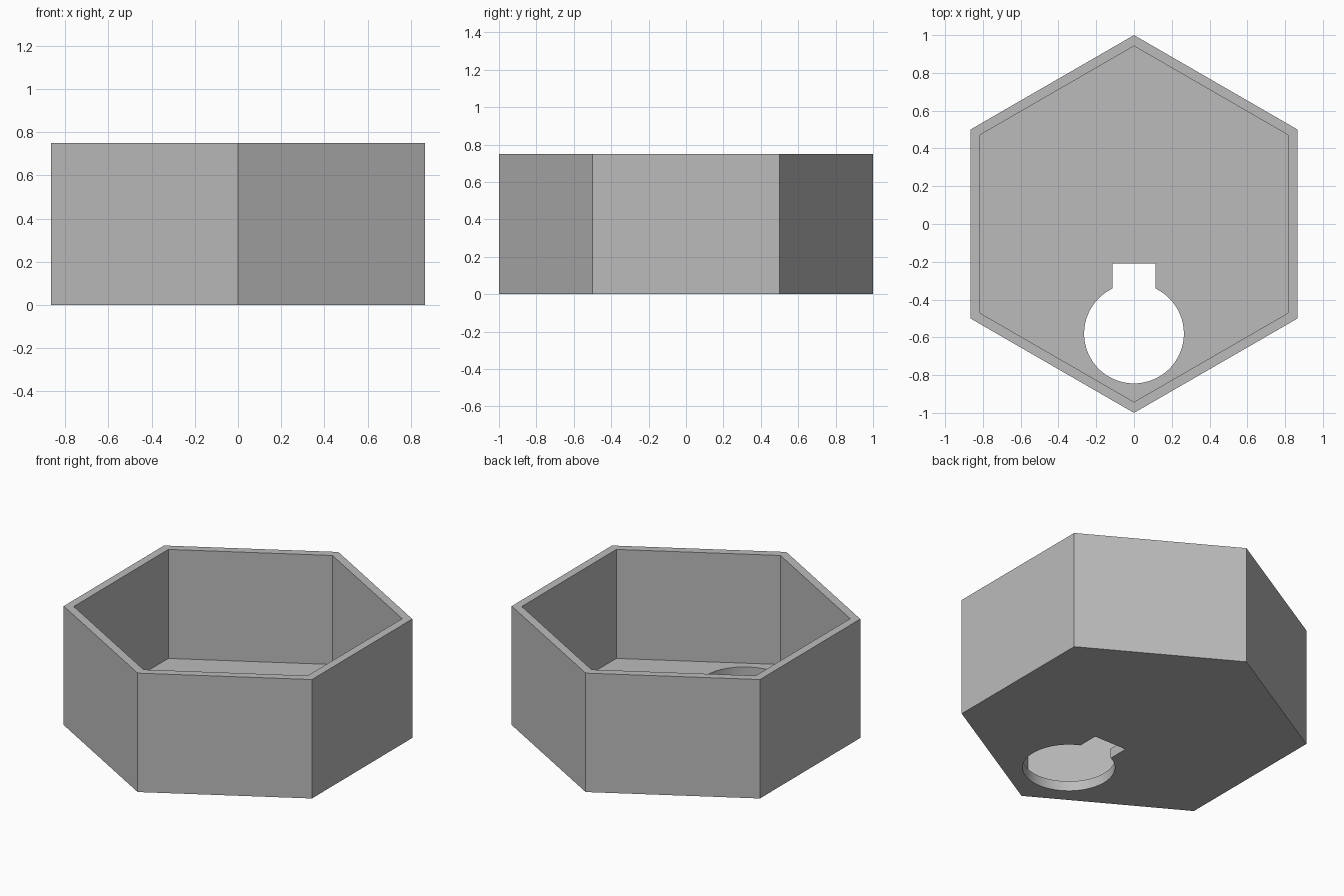
import bpy, bmesh
from math import sin, cos, pi, asin

HEIGHT, FLOOR = 0.75, 0.0625
OUTER_R, INNER_R = 1.0, 0.933
HOLE_Y, HOLE_R = -0.58, 0.264
SLOT_HALF, SLOT_END = 0.113, -0.21

cube = bpy.data.objects.get("Cube")
if cube:
    bpy.data.objects.remove(cube, do_unlink=True)

grey = bpy.data.materials.new("plain grey")
grey.use_nodes = True
colour = (0.5, 0.5, 0.5, 1)
grey.diffuse_color = colour
grey.node_tree.nodes["Principled BSDF"].inputs["Base Color"].default_value = colour


def prism(name, outline, z0, z1):
    """Solid made by raising a flat outline from z0 to z1."""
    bm = bmesh.new()
    base = bm.faces.new([bm.verts.new((x, y, z0)) for x, y in outline])
    raised = bmesh.ops.extrude_face_region(bm, geom=[base])["geom"]
    bmesh.ops.translate(bm, vec=(0, 0, z1 - z0),
                        verts=[v for v in raised if isinstance(v, bmesh.types.BMVert)])
    bmesh.ops.recalc_face_normals(bm, faces=bm.faces)
    mesh = bpy.data.meshes.new(name)
    bm.to_mesh(mesh)
    bm.free()
    mesh.materials.append(grey)
    obj = bpy.data.objects.new(name, mesh)
    bpy.context.collection.objects.link(obj)
    return obj


def hexagon(radius):
    return [(radius * sin(i * pi / 3), radius * cos(i * pi / 3)) for i in range(6)]


# Hexagonal tray: solid prism with its top inset and pushed down to the floor
tray = prism("hexagonal_tray", hexagon(OUTER_R), 0, HEIGHT)
bm = bmesh.new()
bm.from_mesh(tray.data)
top = max(bm.faces, key=lambda f: f.calc_center_median().z)
bmesh.ops.inset_region(bm, faces=[top], thickness=(OUTER_R - INNER_R) * cos(pi / 6))
pocket = bmesh.ops.extrude_face_region(bm, geom=[top])["geom"]
bmesh.ops.translate(bm, vec=(0, 0, FLOOR - HEIGHT),
                    verts=[v for v in pocket if isinstance(v, bmesh.types.BMVert)])
if top.is_valid:
    bmesh.ops.delete(bm, geom=[top], context="FACES_ONLY")
bmesh.ops.recalc_face_normals(bm, faces=bm.faces)
bm.to_mesh(tray.data)
bm.free()

# Keyhole cutter: round arc closed by a rectangular slot toward the middle
STEPS = 72
gap = asin(SLOT_HALF / HOLE_R)
angles = [gap + (2 * pi - 2 * gap) * i / STEPS for i in range(STEPS + 1)]
keyhole = [(HOLE_R * sin(a), HOLE_Y + HOLE_R * cos(a)) for a in angles]
keyhole += [(-SLOT_HALF, SLOT_END), (SLOT_HALF, SLOT_END)]
cutter = prism("keyhole_cutter", keyhole, -0.1, FLOOR + 0.1)
cutter.hide_render = True

# Cut the keyhole through the floor
bpy.context.view_layer.objects.active = tray
tray.select_set(True)
cut = tray.modifiers.new("keyhole", "BOOLEAN")
cut.operation = "DIFFERENCE"
cut.solver = "EXACT"
cut.object = cutter
bpy.ops.object.modifier_apply(modifier=cut.name)
bpy.data.objects.remove(cutter, do_unlink=True)
bpy.ops.object.shade_smooth_by_angle(angle=pi / 6)
